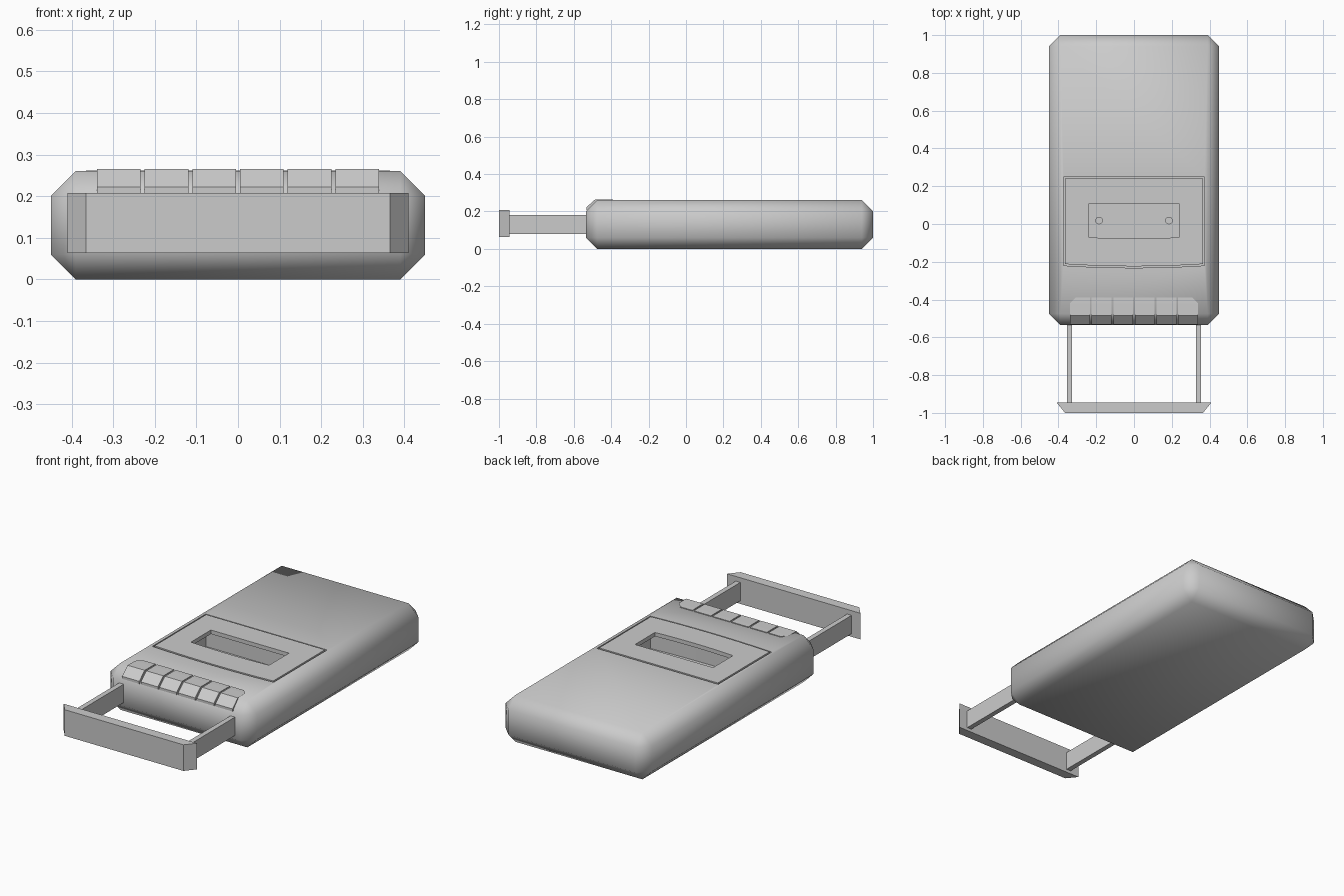
import bpy, math

if "Cube" in bpy.data.objects:
    bpy.data.objects.remove(bpy.data.objects["Cube"])


def mesh_object(name, verts, faces):
    me = bpy.data.meshes.new(name)
    me.from_pydata(verts, [], faces)
    ob = bpy.data.objects.new(name, me)
    bpy.context.collection.objects.link(ob)
    return ob


def loft(name, ring_a, ring_b):
    """Closed solid between two matching rings."""
    n = len(ring_a)
    sides = [(i, (i + 1) % n, (i + 1) % n + n, i + n) for i in range(n)]
    ob = mesh_object(name, ring_a + ring_b,
                     sides + [tuple(range(n - 1, -1, -1)), tuple(range(n, 2 * n))])
    bpy.context.view_layer.objects.active = ob
    ob.select_set(True)
    bpy.ops.object.mode_set(mode='EDIT')
    bpy.ops.mesh.select_all(action='SELECT')
    bpy.ops.mesh.normals_make_consistent(inside=False)
    bpy.ops.object.mode_set(mode='OBJECT')
    ob.select_set(False)
    return ob


def prism(name, outline, z0, z1):
    return loft(name, [(x, y, z0) for x, y in outline], [(x, y, z1) for x, y in outline])


def box(name, x0, x1, y0, y1, z0, z1):
    return prism(name, [(x0, y0), (x1, y0), (x1, y1), (x0, y1)], z0, z1)


def bowed_rect(half, y0, y1, bow):
    """Rectangle whose front edge bulges gently forward."""
    front = [(half * t / 4, y0 - bow * (1 - (t / 4) ** 2)) for t in range(-4, 5)]
    return front + [(half, y1), (-half, y1)]


def apply_mod(ob, mod):
    bpy.context.view_layer.objects.active = ob
    bpy.ops.object.modifier_apply(modifier=mod.name)


def cut(ob, cutter):
    mod = ob.modifiers.new("cut", 'BOOLEAN')
    mod.operation, mod.solver, mod.object = 'DIFFERENCE', 'EXACT', cutter
    apply_mod(ob, mod)
    bpy.data.objects.remove(cutter)


# Body: chamfered case, hollowed under the tape door
body = box("body", -0.45, 0.45, -0.535, 1.0, 0, 0.26)
bev = body.modifiers.new("chamfer", 'BEVEL')
bev.width, bev.segments = 0.06, 1
apply_mod(body, bev)
cut(body, prism("tape_well", bowed_rect(0.373, -0.22, 0.25, 0.012), 0.08, 0.4))
bpy.ops.object.select_all(action='DESELECT')
body.select_set(True)
bpy.context.view_layer.objects.active = body
bpy.ops.object.shade_smooth_by_angle(angle=math.radians(60))
body.select_set(False)

# Tape door with window
door = prism("tape_door", bowed_rect(0.365, -0.212, 0.242, 0.012), 0.24, 0.262)
cut(door, prism("window_cut", bowed_rect(0.24, -0.07, 0.105, 0.008), 0.1, 0.4))

# Tape spindles
for side in (-1, 1):
    ring = [(side * 0.185 + 0.02 * math.cos(a * math.pi / 6),
             0.018 + 0.02 * math.sin(a * math.pi / 6)) for a in range(12)]
    prism("spindle", ring, 0.07, 0.14)

# Six piano keys; the outer ones have clipped back corners
def key_ring(x, clip):
    xb = x - math.copysign(clip, x)
    back = -0.39
    return [(x, -0.48, 0.19), (x, -0.533, 0.208), (x, -0.533, 0.222),
            (x, -0.485, 0.265), (x, -0.42, 0.265), (xb, back, 0.264),
            (xb, back, 0.24), (x, -0.42, 0.24)]

for i in range(6):
    xc = (i - 2.5) * 0.1146
    loft("play_key", key_ring(xc - 0.0525, 0.03 if i == 0 else 0),
         key_ring(xc + 0.0525, 0.03 if i == 5 else 0))

# Pull-out carrying handle
for side in (-1, 1):
    a, b = sorted((side * 0.328, side * 0.356))
    box("handle_arm", a, b, -0.95, -0.5, 0.08, 0.182)
prism("handle_grip", [(-0.365, -1), (0.365, -1), (0.41, -0.945), (-0.41, -0.945)],
      0.063, 0.208)
